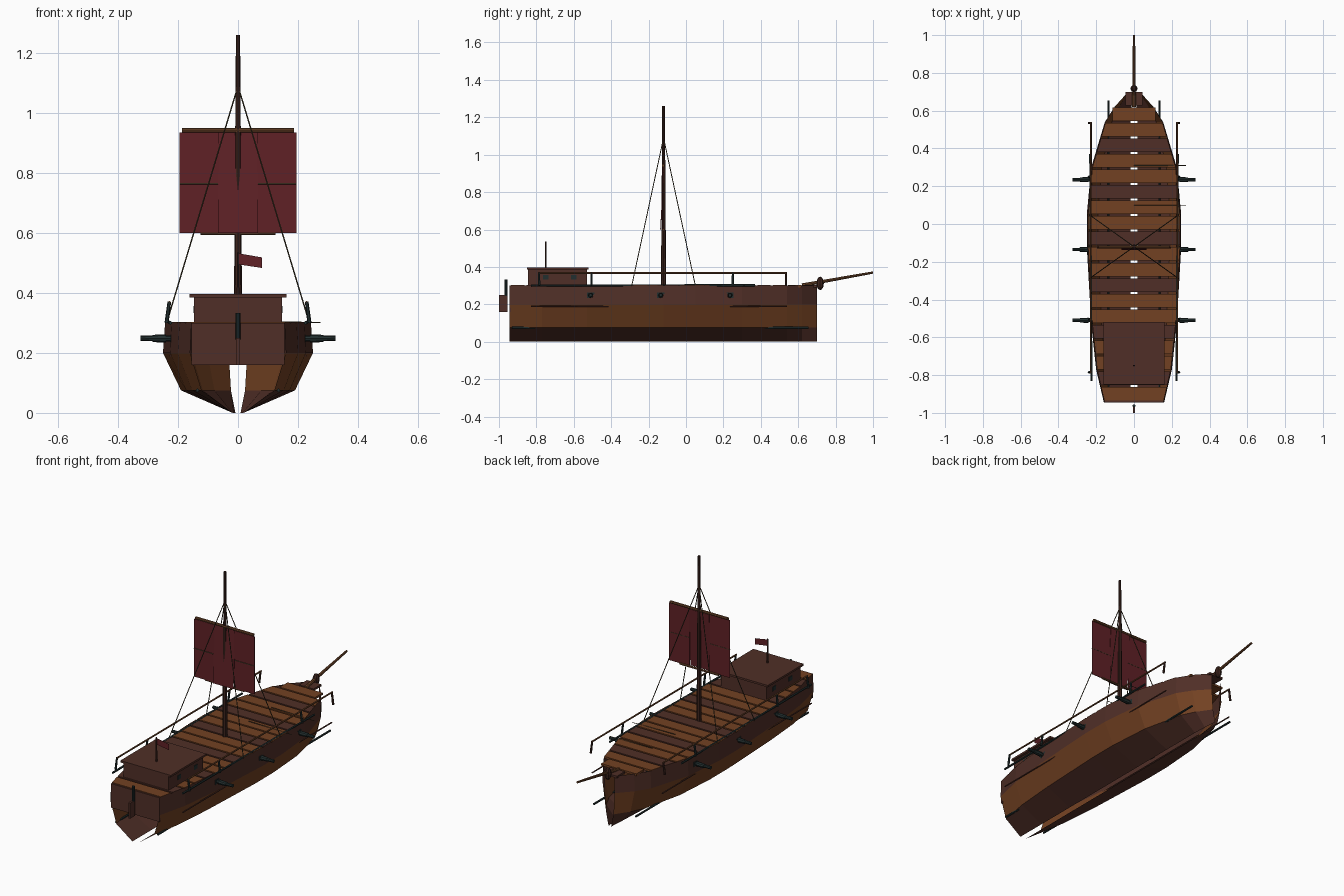
import bpy, bmesh, math
from mathutils import Vector

if "Cube" in bpy.data.objects:
    bpy.data.objects.remove(bpy.data.objects["Cube"])

def material(name, rgb):
    m = bpy.data.materials.new(name)
    m.diffuse_color = (*rgb, 1)
    m.use_nodes = True
    m.node_tree.nodes["Principled BSDF"].inputs["Base Color"].default_value = m.diffuse_color
    return m

ORANGE = material("warm_wood", (0.17, 0.053, 0.016))
BROWN = material("dark_wood", (0.080, 0.028, 0.020))
MAST = material("mast_wood", (0.045, 0.017, 0.012))
SLATE = material("iron", (0.016, 0.028, 0.028))
RED = material("sail_red", (0.115, 0.015, 0.019))
YARD = material("spar_wood", (0.15, 0.058, 0.022))
ROPE = material("rope", (0.06, 0.045, 0.022))

def mesh_object(name, verts, faces, mats):
    me = bpy.data.meshes.new(name)
    me.from_pydata(verts, [], faces)
    for m in mats:
        me.materials.append(m)
    ob = bpy.data.objects.new(name, me)
    bpy.context.collection.objects.link(ob)
    return ob

def prism(name, poly, z0, z1, mat):
    """Upright prism from a plan polygon of (x, y) points."""
    n = len(poly)
    verts = [(x, y, z0) for x, y in poly] + [(x, y, z1) for x, y in poly]
    faces = [tuple(range(n))[::-1], tuple(range(n, 2 * n))]
    faces += [(i, (i + 1) % n, n + (i + 1) % n, n + i) for i in range(n)]
    return mesh_object(name, verts, faces, [mat])

def box(name, x0, x1, y0, y1, z0, z1, mat):
    return prism(name, [(x0, y0), (x1, y0), (x1, y1), (x0, y1)], z0, z1, mat)

def rod(name, a, b, r1, r2, mat, sides=8):
    """Tapered rod between two points."""
    a, b = Vector(a), Vector(b)
    bm = bmesh.new()
    bmesh.ops.create_cone(bm, cap_ends=True, segments=sides, radius1=r1,
                          radius2=r2, depth=(b - a).length)
    me = bpy.data.meshes.new(name)
    bm.to_mesh(me)
    bm.free()
    me.materials.append(mat)
    ob = bpy.data.objects.new(name, me)
    ob.location = (a + b) / 2
    ob.rotation_mode = 'QUATERNION'
    ob.rotation_quaternion = (b - a).to_track_quat('Z', 'Y')
    bpy.context.collection.objects.link(ob)
    return ob

# Hull: half-width along the length, lofted with a chined section
STATIONS = [(-0.945, 0.155), (-0.77, 0.195), (-0.53, 0.22), (-0.12, 0.243),
            (0.05, 0.243), (0.30, 0.22), (0.54, 0.15), (0.62, 0.10), (0.70, 0.03)]

def half_width(y):
    for (y0, w0), (y1, w1) in zip(STATIONS, STATIONS[1:]):
        if y <= y1:
            return w0 + (w1 - w0) * (y - y0) / (y1 - y0)
    return STATIONS[-1][1]

for side, s in (("left", -1), ("right", 1)):
    verts, faces = [], []
    for y, w in STATIONS:
        k = w / 0.243
        keel = min(0.018, 0.006 + 0.02 * k)
        for x, z in ((keel, 0), (max(0.19 * k, 0.012), 0.075),
                     (max(0.25 * k, 0.018), 0.2), (w, 0.3)):
            verts.append((s * x, y, z))
    for i in range(len(STATIONS) - 1):
        for j in range(3):
            f = (i * 4 + j, i * 4 + 4 + j, i * 4 + 5 + j, i * 4 + 1 + j)
            faces.append(f[::-1] if s > 0 else f)
    hull = mesh_object("hull_" + side, verts, faces, [BROWN, ORANGE])
    for p in hull.data.polygons:      # middle strake is the lighter wood
        p.material_index = 1 if 0.075 < p.center.z < 0.2 else 0

# Transom
mesh_object("transom", [(x, y, z) for y in (-0.945, -0.935)
                        for x, z in ((-0.155, 0.16), (0.155, 0.16), (0.155, 0.3), (-0.155, 0.3))],
            [(0, 1, 2, 3), (7, 6, 5, 4), (0, 4, 5, 1), (1, 5, 6, 2), (2, 6, 7, 3), (3, 7, 4, 0)],
            [BROWN])

# Deck planks, every third one darker
for i in range(20):
    y1 = 0.70 - i * 0.0823
    y0 = y1 - 0.0715
    w0, w1 = half_width(y0), half_width(y1)
    if i < 2:
        w0 = w1 = (0.046, 0.113)[i]
    prism("deck_plank", [(-w0, y0), (w0, y0), (w1, y1), (-w1, y1)],
          0.291, 0.303, BROWN if i % 3 == 0 else ORANGE)

# Side strips, railings and cannons, both sides
for s in (-1, 1):
    rod("lower_strip", (s * 0.135, -0.93, 0.075), (s * 0.135, 0.655, 0.075), 0.006, 0.006, SLATE, 6)
    rod("middle_strip", (s * 0.225, -0.83, 0.19), (s * 0.225, 0.54, 0.19), 0.004, 0.004, BROWN, 6)
    rod("gunwale_strip", (s * 0.225, -0.83, 0.30), (s * 0.232, 0.37, 0.302), 0.006, 0.006, SLATE, 6)
    rod("hand_rail", (s * 0.229, -0.79, 0.368), (s * 0.229, 0.54, 0.368), 0.005, 0.005, YARD, 6)
    for y, m in ((-0.785, SLATE), (-0.505, SLATE), (0.25, SLATE), (0.535, MAST)):
        rod("rail_post", (s * 0.238, y, 0.30), (s * 0.229, y, 0.37), 0.007, 0.006, m, 6)
    for y in (-0.51, -0.135, 0.235):
        rod("cannon_barrel", (s * 0.19, y, 0.247), (s * 0.325, y, 0.249), 0.010, 0.009, SLATE)
        rod("cannon_band", (s * 0.24, y, 0.248), (s * 0.285, y, 0.248), 0.014, 0.012, SLATE)
        w = half_width(y)
        box("gun_port", s * w - 0.004, s * w + 0.004, y - 0.02, y + 0.02, 0.235, 0.262, SLATE)
    for y in (-0.29, 0.05):
        rod("shroud", (s * 0.238, y, 0.30), (0, -0.12, 1.09), 0.0025, 0.0025, ROPE, 5)
    for y in (-0.75, -0.60):
        box("cabin_window", s * 0.146 - 0.003, s * 0.146 + 0.003, y - 0.015, y + 0.015,
            0.333, 0.357, SLATE)

# Loose lines lying across the deck
for y in (0.10, 0.31):
    rod("deck_line", (0, y, 0.305), (0.275, y, 0.301), 0.0018, 0.0018, ROPE, 5)

# Stern cabin
box("cabin", -0.146, 0.146, -0.845, -0.53, 0.295, 0.387, BROWN)
box("cabin_roof", -0.162, 0.162, -0.85, -0.52, 0.385, 0.396, BROWN)

# Flag
rod("flag_pole", (0, -0.75, 0.39), (0, -0.75, 0.535), 0.005, 0.004, MAST, 6)
mesh_object("flag", [(0, -0.75, 0.495), (0.08, -0.75, 0.483), (0.08, -0.75, 0.518), (0, -0.75, 0.532)],
            [(0, 1, 2, 3)], [RED])

# Rudder
box("rudder_blade", -0.006, 0.006, -1.0, -0.955, 0.16, 0.25, BROWN)
rod("rudder_post", (0, -0.962, 0.245), (0, -0.962, 0.333), 0.008, 0.008, SLATE)

# Mast, yards and bowsprit
rod("mast", (0, -0.12, 0.28), (0, -0.12, 1.26), 0.014, 0.007, MAST)
rod("upper_yard", (-0.187, -0.122, 0.942), (0.187, -0.122, 0.942), 0.008, 0.008, YARD)
rod("lower_yard", (-0.125, -0.122, 0.599), (0.125, -0.122, 0.599), 0.006, 0.006, YARD)
rod("bowsprit", (0, 0.62, 0.302), (0, 1.0, 0.37), 0.010, 0.006, YARD)
bpy.ops.mesh.primitive_uv_sphere_add(segments=8, ring_count=6, radius=1, location=(0, 0.717, 0.312))
knob = bpy.context.object
knob.name = "bow_knob"
knob.scale = (0.019, 0.02, 0.036)
knob.data.materials.append(MAST)

# Sail: two flat side panels and a leaning centre panel
def panel(name, x0, x1, yb, yt):
    t = 0.003
    v = [(x, y + d, z) for d in (0, t) for x, y, z in
         ((x0, yb, 0.60), (x1, yb, 0.60), (x1, yt, 0.935), (x0, yt, 0.935))]
    mesh_object(name, v, [(0, 1, 2, 3), (7, 6, 5, 4), (0, 4, 5, 1), (1, 5, 6, 2),
                          (2, 6, 7, 3), (3, 7, 4, 0)], [RED])

panel("sail_left", -0.195, -0.063, -0.127, -0.127)
panel("sail_right", 0.063, 0.195, -0.127, -0.127)
panel("sail_centre", -0.066, 0.066, -0.138, -0.120)
for s in (-1, 1):
    rod("sail_seam", (s * 0.063, -0.126, 0.764), (s * 0.195, -0.126, 0.764), 0.003, 0.003, ROPE, 6)
